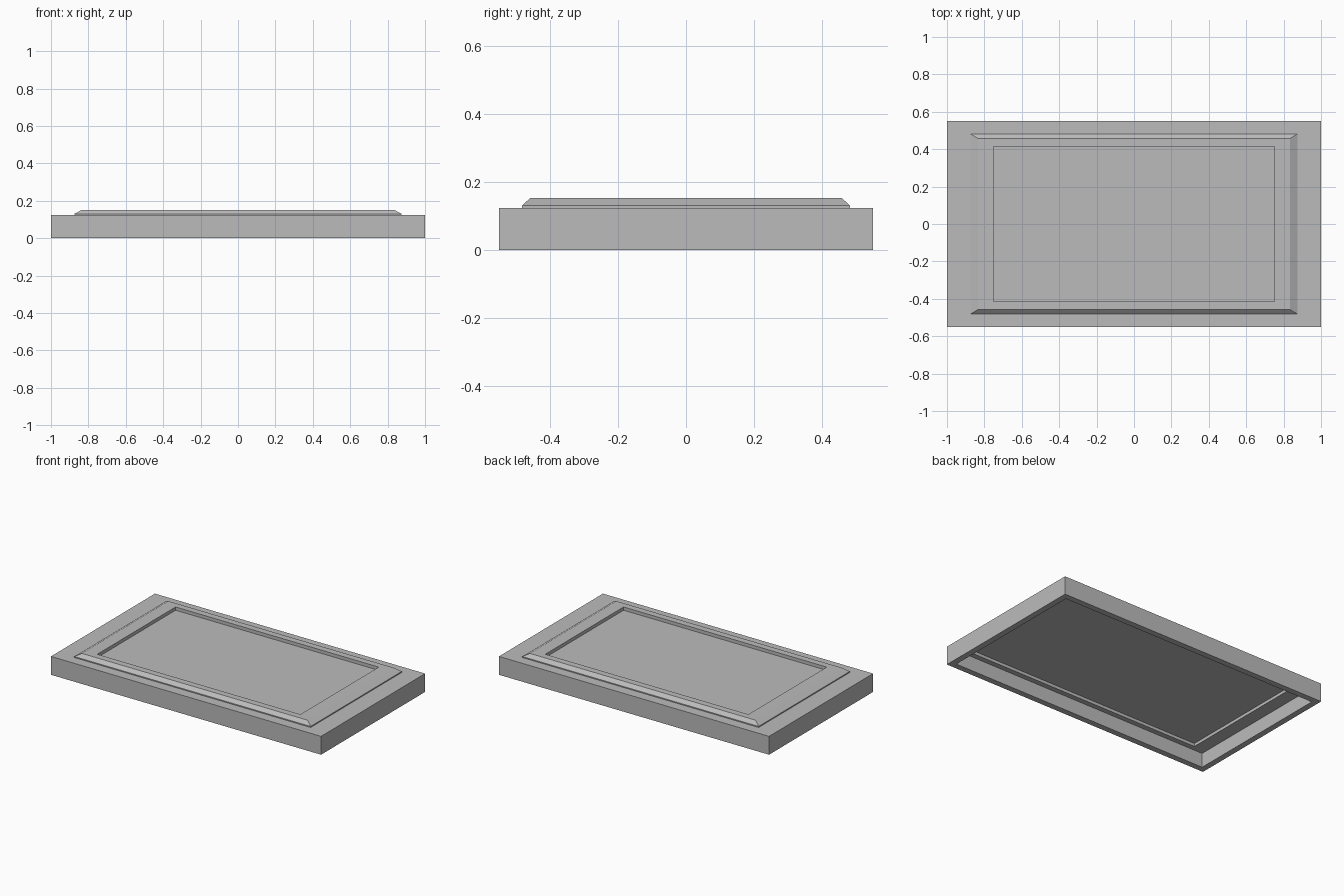
import bpy, bmesh

if "Cube" in bpy.data.objects:
    bpy.data.objects.remove(bpy.data.objects["Cube"])

grey = bpy.data.materials.new("plain grey")
grey.diffuse_color = (0.5, 0.5, 0.5, 1)
grey.use_nodes = True
grey.node_tree.nodes["Principled BSDF"].inputs["Base Color"].default_value = grey.diffuse_color


def rings_object(name, rings, closed=False):
    """Skin a series of rectangles (half x, half y, z) into one mesh."""
    bm = bmesh.new()
    loops = [[bm.verts.new((sx * hx, sy * hy, z))
              for sx, sy in ((-1, -1), (1, -1), (1, 1), (-1, 1))]
             for hx, hy, z in rings]
    pairs = list(zip(loops, loops[1:]))
    if closed:
        pairs.append((loops[-1], loops[0]))
    else:
        bm.faces.new(loops[0])
        bm.faces.new(loops[-1])
    for a, b in pairs:
        for i in range(4):
            j = (i + 1) % 4
            bm.faces.new((a[i], a[j], b[j], b[i]))
    bmesh.ops.recalc_face_normals(bm, faces=bm.faces)
    mesh = bpy.data.meshes.new(name)
    bm.to_mesh(mesh)
    bm.free()
    mesh.materials.append(grey)
    obj = bpy.data.objects.new(name, mesh)
    bpy.context.collection.objects.link(obj)
    return obj


# Outer frame: hollow underneath, with an opening for the panel
rings_object("outer_frame", [
    (1.0, 0.55, 0.0), (1.0, 0.55, 0.123),
    (0.87, 0.475, 0.123), (0.87, 0.475, 0.095),
    (0.96, 0.51, 0.095), (0.96, 0.51, 0.0)], closed=True)

# Raised panel: short lip, sloped border, flat top and shallow recess
rings_object("raised_panel", [
    (0.875, 0.482, 0.115), (0.875, 0.482, 0.130),
    (0.835, 0.458, 0.152),
    (0.752, 0.414, 0.152), (0.752, 0.414, 0.130)])
